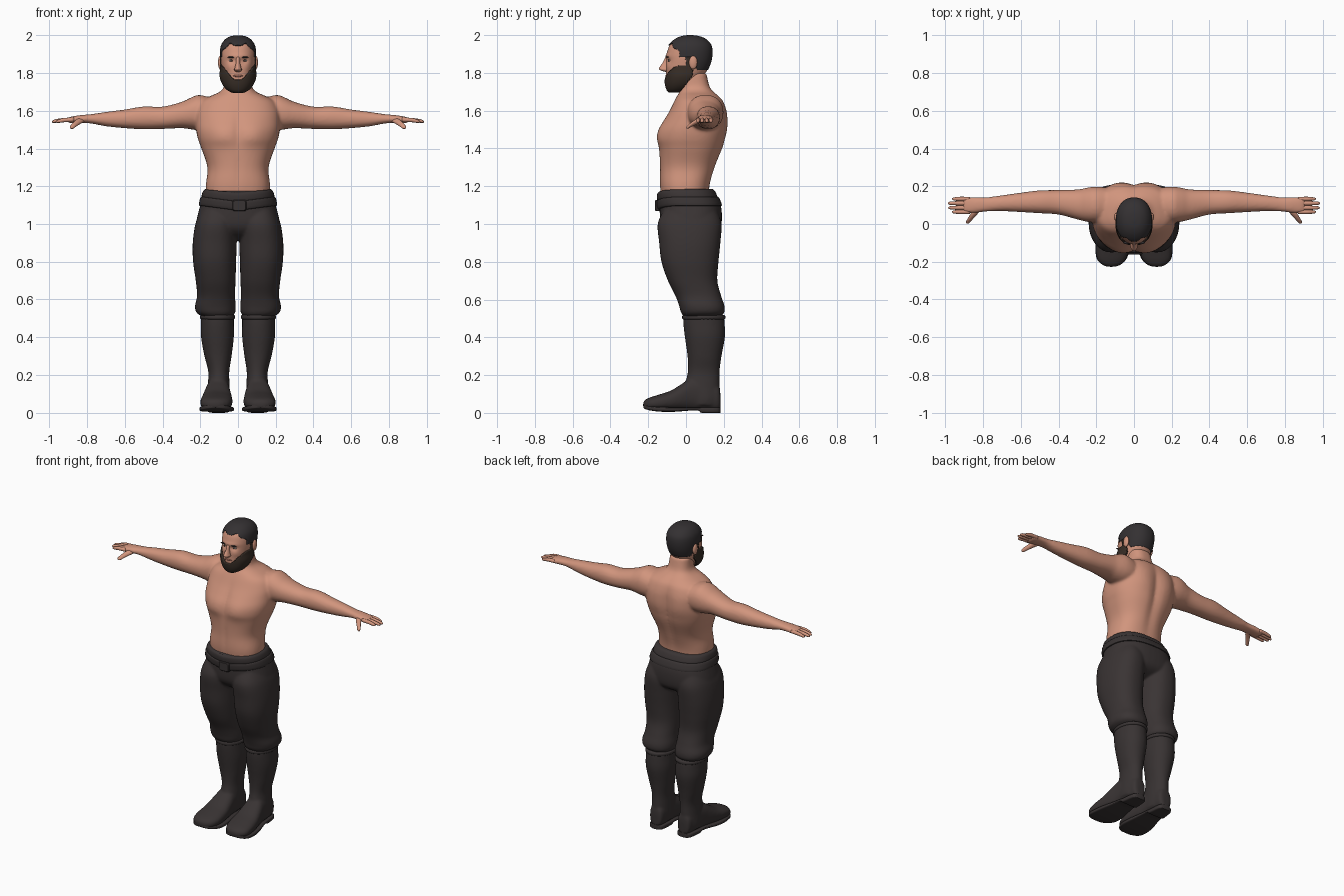
import bpy, bmesh, math
from mathutils import Vector


def material(name, r, g, b):
    m = bpy.data.materials.new(name)
    m.diffuse_color = (r, g, b, 1)
    return m


SKIN = material("skin", 0.64, 0.30, 0.205)
CLOTH = material("dark cloth", 0.042, 0.034, 0.034)
LEATHER = material("dark leather", 0.040, 0.033, 0.033)
HAIR = material("black hair", 0.034, 0.030, 0.032)
BEARD = material("brown beard", 0.038, 0.026, 0.019)
WHITE = material("eye white", 0.55, 0.48, 0.44)
IRIS = material("dark iris", 0.05, 0.035, 0.03)
LIPS = material("lips", 0.45, 0.18, 0.13)


def gauss(d, s):
    return math.exp(-(d / s) ** 2)


def spline(rings, sub):
    """Catmull-Rom interpolation between the given rings."""
    out = []
    for i in range(len(rings) - 1):
        p0, p1, p2 = rings[max(i - 1, 0)], rings[i], rings[i + 1]
        p3 = rings[min(i + 2, len(rings) - 1)]
        for k in range(sub):
            u = k / sub
            out.append([b + 0.5 * u * (c - a + u * (2*a - 5*b + 4*c - d + u * (3*(b - c) + d - a)))
                        for a, b, c, d in zip(p0, p1, p2, p3)])
    return out + [list(rings[-1])]


def loft(bm, rings, axis="z", n=2.2, seg=32, sub=5, mirror=False, bump=None):
    """Rings are (position on axis, a0, a1, b0, b1): extents on the other two axes."""
    for side in ((1, -1) if mirror else (1,)):
        rows = []
        for t, a0, a1, b0, b1 in spline(rings, sub):
            row = []
            for k in range(seg):
                w = 2 * math.pi * k / seg
                c, s = math.cos(w), math.sin(w)
                a = (a0 + a1) / 2 + (a1 - a0) / 2 * math.copysign(abs(c) ** (2 / n), c)
                b = (b0 + b1) / 2 + (b1 - b0) / 2 * math.copysign(abs(s) ** (2 / n), s)
                co = Vector({"z": (a, b, t), "y": (a, t, b), "x": (t, a, b)}[axis])
                if bump:
                    co += bump(co)
                co.x *= side
                row.append(bm.verts.new(co))
            rows.append(row)
        for r0, r1 in zip(rows, rows[1:]):
            for k in range(seg):
                j = (k + 1) % seg
                bm.faces.new((r0[k], r0[j], r1[j], r1[k]))
        bm.faces.new(rows[0])
        bm.faces.new(rows[-1])


def finish(name, bm, mat, voxel=0, keep=None, shell=0, angle=50):
    bmesh.ops.recalc_face_normals(bm, faces=bm.faces)
    if keep:
        bad = [f for f in bm.faces if not keep(f.calc_center_median())]
        bmesh.ops.delete(bm, geom=bad, context="FACES")
    me = bpy.data.meshes.new(name)
    bm.to_mesh(me)
    bm.free()
    me.materials.append(mat)
    me.shade_smooth()
    me.set_sharp_from_angle(angle=math.radians(angle))
    ob = bpy.data.objects.new(name, me)
    bpy.context.collection.objects.link(ob)
    if voxel:  # fuse overlapping volumes into one soft skin
        m = ob.modifiers.new("fuse", "REMESH")
        m.mode, m.voxel_size, m.use_smooth_shade = "VOXEL", voxel, True
        m = ob.modifiers.new("soften", "SMOOTH")
        m.factor, m.iterations = 0.5, 6
    if shell:
        m = ob.modifiers.new("thickness", "SOLIDIFY")
        m.thickness, m.offset = shell, -1
    return ob


def blobs(name, mat, centre, scale, mirror=True):
    """Ellipsoid, optionally on both sides."""
    bm = bmesh.new()
    for side in ((1, -1) if mirror else (1,)):
        new = bmesh.ops.create_uvsphere(bm, u_segments=20, v_segments=12, radius=1)["verts"]
        for v in new:
            v.co = Vector([p + s * q for p, s, q in zip(centre, scale, v.co)])
            v.co.x *= side
    return finish(name, bm, mat, angle=180)


def sym(*rows):
    """Rings centred on x = 0: (z, half width, front, back)."""
    return [(z, -h, h, f, b) for z, h, f, b in rows]


# Torso, neck and arms fused together
def muscle(co):
    x, y, z = abs(co.x), co.y, co.z
    d = 0
    if y < 0.02:
        pec = gauss(z - 1.465, 0.10 if z > 1.465 else 0.05)
        d = -0.014 * pec * gauss(x - 0.085, 0.07) + 0.008 * gauss(z - 1.5, 0.1) * gauss(x, 0.02)
        d += 0.004 * gauss(x, 0.015) * gauss(z - 1.28, 0.1)
    elif y > 0.06:
        d = -0.016 * gauss(x, 0.03) * gauss(z - 1.45, 0.2) + 0.008 * gauss(x - 0.1, 0.06) * gauss(z - 1.54, 0.09)
    return Vector((0, d, 0))


bm = bmesh.new()
loft(bm, sym((1.08, .165, -.12, .12), (1.2, .170, -.138, .126), (1.3, .162, -.138, .155),
             (1.4, .194, -.143, .195), (1.45, .212, -.146, .208), (1.5, .222, -.138, .217),
             (1.55, .224, -.113, .218), (1.6, .220, -.086, .214), (1.65, .195, -.062, .198),
             (1.68, .142, -.046, .172), (1.7, .098, -.034, .148), (1.73, .074, -.024, .126),
             (1.8, .068, -.02, .108)), n=2.4, seg=64, bump=muscle)
loft(bm, [(.1, .03, .18, 1.51, 1.66), (.16, .01, .195, 1.50, 1.675), (.21, .008, .198, 1.498, 1.684),
          (.25, .012, .192, 1.502, 1.67), (.3, .024, .183, 1.508, 1.647), (.4, .05, .180, 1.504, 1.622),
          (.5, .057, .178, 1.502, 1.623), (.6, .063, .166, 1.508, 1.607), (.7, .068, .152, 1.518, 1.594),
          (.78, .066, .142, 1.533, 1.582), (.83, .060, .143, 1.535, 1.578), (.88, .056, .144, 1.534, 1.570),
          (.905, .06, .14, 1.539, 1.562)], axis="x", mirror=True)
finish("body", bm, SKIN, voxel=0.008)

# Fingers and thumbs
bm = bmesh.new()
for y, tip in ((.133, .965), (.110, .987), (.086, .985), (.064, .965)):
    loft(bm, [(x, y - r, y + r, z - r, z + r) for x, z, r in
              ((.87, 1.553, .011), (.92, 1.551, .0115), (tip - .02, 1.546, .0095),
               (tip - .005, 1.543, .0065), (tip, 1.542, .002))],
         axis="x", seg=12, sub=3, mirror=True, n=2)
loft(bm, [(.09, .80, .85, 1.54, 1.568), (.055, .828, .866, 1.528, 1.556), (.025, .855, .884, 1.512, 1.536),
          (.009, .869, .892, 1.504, 1.521), (.003, .877, .888, 1.507, 1.515)],
     axis="y", seg=14, sub=3, mirror=True, n=2)
finish("fingers", bm, SKIN, angle=180)

# Head
HEAD = sym((1.705, .035, -.08, -.03), (1.72, .052, -.095, 0), (1.76, .072, -.104, .06),
           (1.80, .081, -.105, .103), (1.84, .088, -.105, .124), (1.88, .092, -.104, .134),
           (1.92, .091, -.097, .135), (1.95, .083, -.084, .126), (1.976, .063, -.054, .1),
           (1.991, .036, -.02, .064), (1.996, .006, .015, .028))


def face_shape(co):
    if co.y > -0.04:
        return Vector()
    x, z = abs(co.x), co.z
    d = 0.010 * gauss(x - .035, .02) * gauss(z - 1.866, .014)
    d -= 0.005 * gauss(z - 1.89, .012) * gauss(x, .06)
    d -= 0.004 * gauss(x - .05, .02) * gauss(z - 1.83, .02)
    return Vector((0, d, 0))


bm = bmesh.new()
loft(bm, HEAD, n=2.2, seg=80, sub=6, bump=face_shape)
finish("head", bm, SKIN, angle=180)

# Nose, ears, mouth, eyes, brows
bm = bmesh.new()
loft(bm, sym((1.806, .010, -.112, -.08), (1.812, .018, -.132, -.08), (1.82, .020, -.143, -.08),
             (1.832, .016, -.139, -.08), (1.855, .011, -.123, -.08), (1.88, .011, -.111, -.08),
             (1.895, .008, -.100, -.08)), n=2, seg=24, sub=4)
finish("nose", bm, SKIN, angle=180)
blobs("ears", SKIN, (.094, .038, 1.855), (.012, .022, .036))
blobs("mouth", LIPS, (0, -.102, 1.785), (.026, .007, .006), mirror=False)
blobs("eyes", WHITE, (.035, -.084, 1.866), (.014, .010, .006))
blobs("irises", IRIS, (.035, -.091, 1.866), (.006, .005, .006))
blobs("eyebrows", HAIR, (.037, -.099, 1.884), (.021, .007, .0035))


# Cropped hair: head shell cut along the hairline
def hair_area(c):
    if c.y < -.035:
        return c.z > 1.945 + .012 * gauss(abs(c.x) - .04, .02) - .02 * max(0, abs(c.x) - .05) / .03
    if c.y < .03:
        return c.z > 1.885
    return c.z > 1.885 - .07 * min(1, (c.y - .03) / .03)


bm = bmesh.new()
loft(bm, [(t + .004, a0 - .004, a1 + .004, b0 - .004, b1 + .005) for t, a0, a1, b0, b1 in HEAD],
     n=2.2, seg=112, sub=8)
finish("hair", bm, HAIR, keep=hair_area, shell=.008, angle=180)


# Full beard with sideburns
def beard_area(c):
    if c.y > .035 or c.z < 1.69 + 1.25 * max(0, c.y + .04):
        return False
    if c.y > 0:
        return c.z < 1.888
    return c.z < 1.765 + .075 * min(1, max(0, (abs(c.x) - .022) / .068)) ** 1.2


bm = bmesh.new()
loft(bm, sym((1.695, .028, -.09, -.03), (1.71, .058, -.103, .02), (1.74, .083, -.112, .07),
             (1.78, .097, -.114, .1), (1.82, .096, -.112, .12), (1.86, .095, -.109, .13),
             (1.90, .095, -.106, .14)), n=2.2, seg=112, sub=8)
finish("beard", bm, BEARD, keep=beard_area, shell=.018, angle=180)

# Trousers: hips and legs fused
bm = bmesh.new()
loft(bm, sym((1.175, .176, -.146, .14), (1.1, .200, -.140, .184), (1.0, .222, -.135, .188),
             (.95, .205, -.105, .165), (.915, .12, -.05, .10)), n=2.5, seg=48)
loft(bm, [(1.07, .02, .2, -.12, .165), (1.0, .006, .226, -.150, .188), (.9, .007, .240, -.142, .182),
          (.8, .010, .238, -.130, .172), (.7, .013, .224, -.096, .166), (.62, .016, .217, -.056, .186),
          (.565, .012, .228, -.036, .204), (.53, .015, .220, -.026, .202), (.51, .03, .19, -.01, .18)],
     n=2.3, seg=40, mirror=True)
finish("trousers", bm, CLOTH, voxel=0.007)


# Waistband and belt, dipping at the front
def dip(amount):
    return lambda co: Vector((0, 0, -amount * max(0, 1 - abs(co.x) / .19) if co.y < 0 else 0))


bm = bmesh.new()
loft(bm, sym((1.135, .187, -.146, .160), (1.145, .193, -.152, .166), (1.165, .189, -.154, .158),
             (1.178, .183, -.152, .150), (1.185, .174, -.146, .140)), n=2.5, seg=64, sub=3, bump=dip(.02))
finish("waistband", bm, CLOTH)
bm = bmesh.new()
loft(bm, sym((1.096, .201, -.143, .184), (1.102, .208, -.152, .190), (1.138, .200, -.156, .176),
             (1.144, .192, -.150, .168)), n=2.5, seg=64, sub=3, bump=dip(.025))
finish("belt", bm, LEATHER)
bm = bmesh.new()
loft(bm, [(-.14, -.03, .045, 1.068, 1.128), (-.158, -.03, .045, 1.068, 1.128),
          (-.163, -.026, .041, 1.072, 1.124)], axis="y", n=6, seg=32, sub=1)
finish("buckle", bm, LEATHER, angle=30)

# Boots: shaft and foot fused, with a separate rim and sole
bm = bmesh.new()
loft(bm, [(.515, .022, .196, -.014, .200), (.47, .022, .197, -.014, .205), (.4, .022, .196, -.006, .206),
          (.3, .034, .178, .008, .188), (.22, .046, .158, .010, .178), (.15, .045, .160, -.005, .178),
          (.08, .045, .165, -.01, .178), (.04, .05, .16, 0, .17)], n=2.1, mirror=True)
loft(bm, [(.182, .08, .12, .03, .10), (.17, .058, .145, .012, .15), (.1, .048, .16, .012, .18),
          (.03, .043, .17, .012, .185), (-.02, .036, .182, .012, .155), (-.08, .03, .194, .012, .118),
          (-.14, .03, .200, .012, .098), (-.19, .045, .194, .014, .082), (-.218, .075, .165, .02, .068),
          (-.227, .105, .138, .03, .052)], axis="y", n=2.4, mirror=True)
finish("boots", bm, LEATHER, voxel=0.007)
bm = bmesh.new()
loft(bm, [(.494, .024, .192, -.014, .200), (.499, .016, .201, -.020, .208), (.512, .016, .201, -.020, .208),
          (.518, .022, .195, -.014, .202)], n=2.1, sub=3, mirror=True)
finish("boot_rims", bm, LEATHER)
bm = bmesh.new()
loft(bm, [(.182, .075, .125, 0, .03), (.165, .054, .150, 0, .03), (.085, .046, .162, 0, .03),
          (.065, .045, .165, .012, .03), (.02, .040, .174, .012, .03), (-.06, .026, .196, .006, .03),
          (-.13, .022, .204, .006, .032), (-.185, .040, .197, .012, .036), (-.215, .07, .168, .02, .04),
          (-.225, .10, .14, .026, .04)], axis="y", n=5, seg=32, sub=3, mirror=True)
finish("boot_soles", bm, LEATHER)
